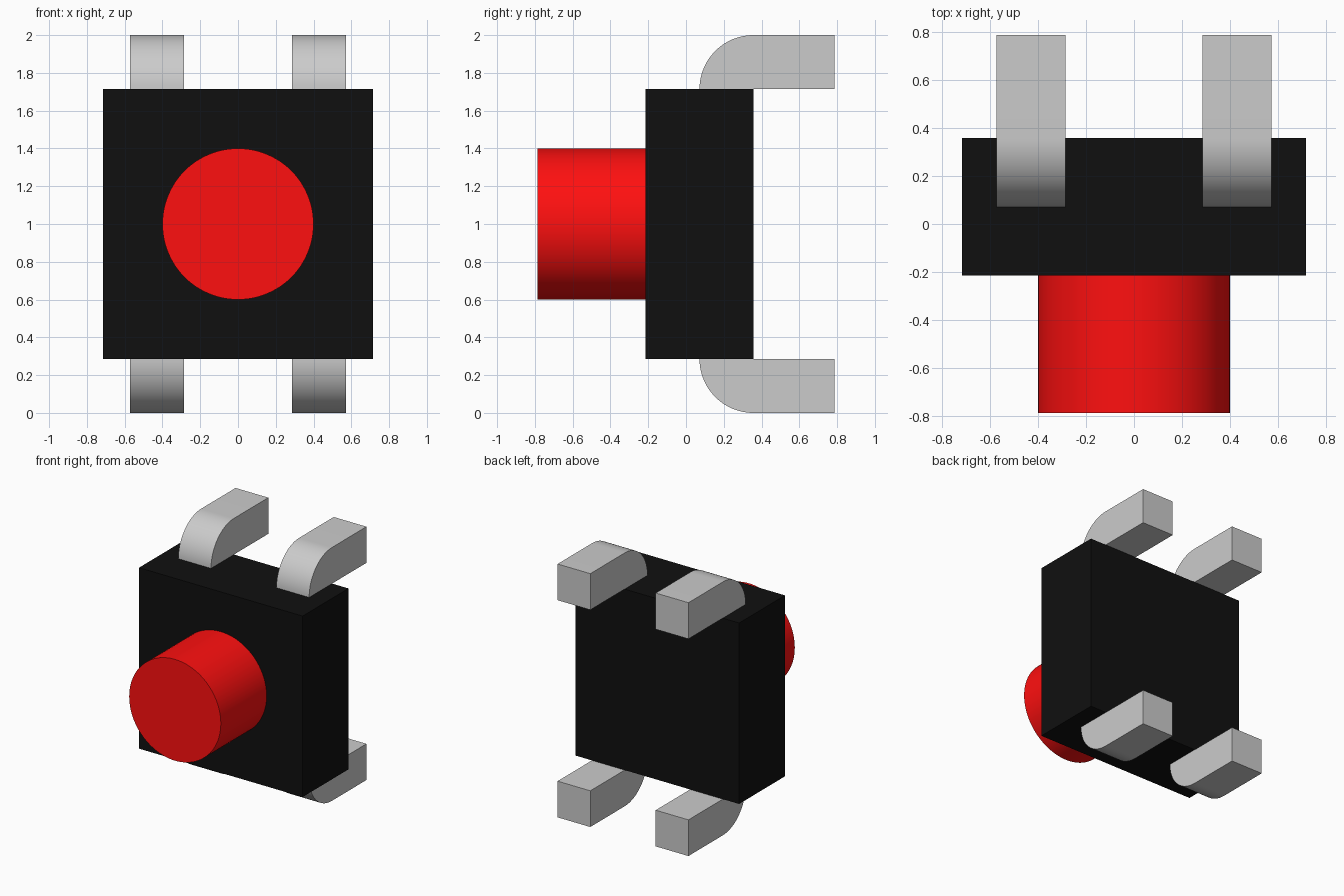
import bpy, bmesh, math

if "Cube" in bpy.data.objects:
    bpy.data.objects.remove(bpy.data.objects["Cube"])

U = 2 / 14  # grid unit of the model


def paint(obj, name, color):
    mat = bpy.data.materials.new(name)
    mat.diffuse_color = color
    mat.use_nodes = True
    mat.node_tree.nodes["Principled BSDF"].inputs["Base Color"].default_value = mat.diffuse_color
    obj.data.materials.append(mat)


# Square switch housing
bpy.ops.mesh.primitive_cube_add(size=1, location=(0, 0.5 * U, 1))
body = bpy.context.object
body.name = "switch_body"
body.scale = (10 * U, 4 * U, 10 * U)
bpy.ops.object.transform_apply(location=False, rotation=False, scale=True)
paint(body, "black_plastic", (0.005, 0.005, 0.005, 1))

# Round push button on the front
bpy.ops.mesh.primitive_cylinder_add(vertices=96, radius=0.4, depth=4 * U,
                                    location=(0, -3.5 * U, 1),
                                    rotation=(math.pi / 2, 0, 0))
button = bpy.context.object
button.name = "push_button"
bpy.ops.object.shade_smooth_by_angle(angle=math.radians(30))
paint(button, "red_plastic", (1.0, 0.005, 0.005, 1))

# Bent leg: side profile with a quarter-round shoulder, extruded along x
steps = 24
profile = [(5.5 * U, 5 * U), (5.5 * U, 7 * U)]
for i in range(steps + 1):
    a = math.pi / 2 * (1 + i / steps)
    profile.append((2.5 * U + 2 * U * math.cos(a), 5 * U + 2 * U * math.sin(a)))

bm = bmesh.new()
face = bm.faces.new([bm.verts.new((2 * U, y, z)) for y, z in profile])
ext = bmesh.ops.extrude_face_region(bm, geom=[face])
moved = [g for g in ext["geom"] if isinstance(g, bmesh.types.BMVert)]
bmesh.ops.translate(bm, vec=(2 * U, 0, 0), verts=moved)
bmesh.ops.recalc_face_normals(bm, faces=bm.faces)
mesh = bpy.data.meshes.new("legs")
bm.to_mesh(mesh)
bm.free()

legs = bpy.data.objects.new("legs", mesh)
legs.location = (0, 0, 1)
bpy.context.collection.objects.link(legs)
bpy.ops.object.select_all(action="DESELECT")
legs.select_set(True)
bpy.context.view_layer.objects.active = legs
bpy.ops.object.shade_smooth_by_angle(angle=math.radians(30))

# Mirror to all four corners
mirror = legs.modifiers.new("four_corners", "MIRROR")
mirror.use_axis = (True, False, True)
mirror.use_mirror_merge = False
